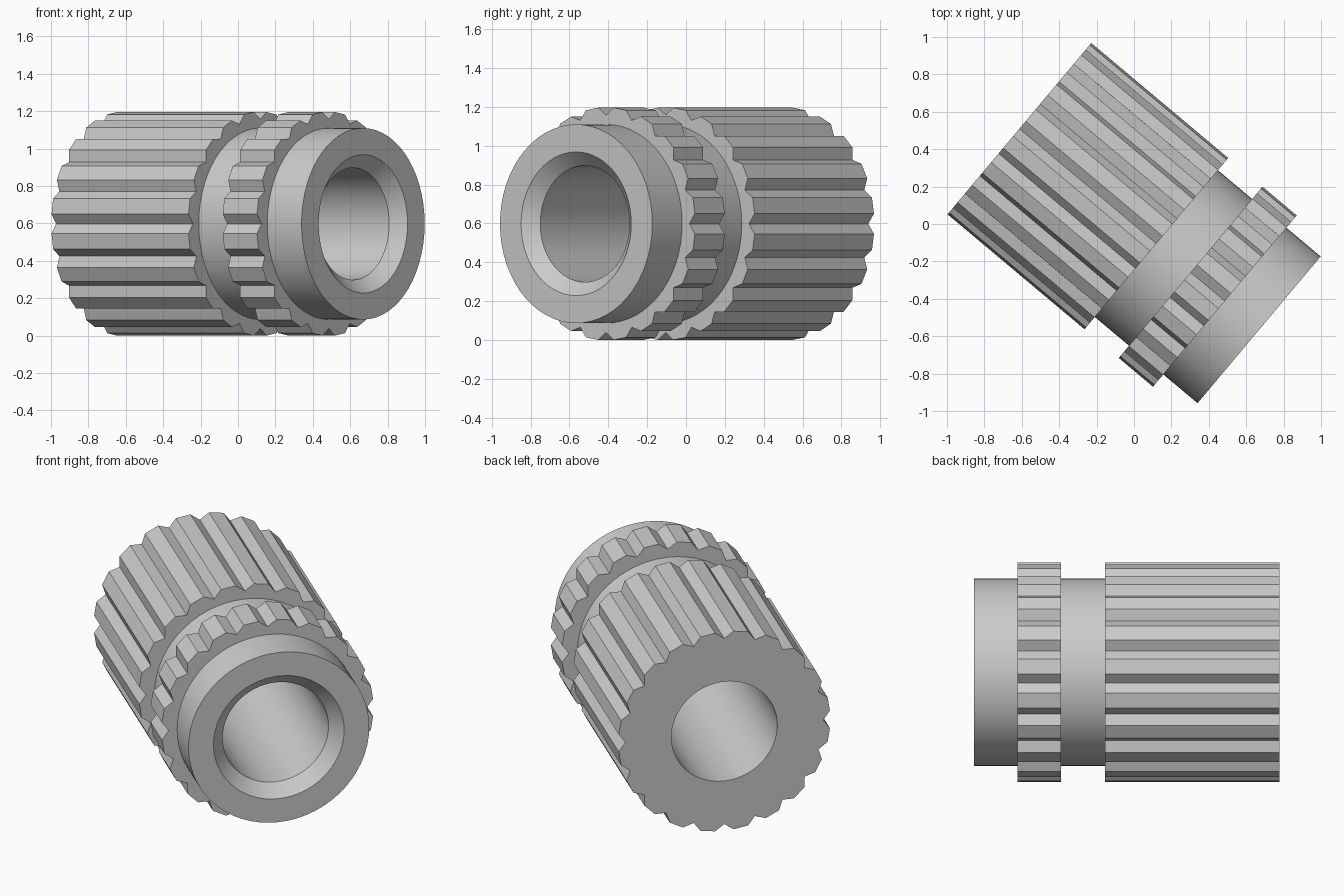
import bpy, bmesh
from math import cos, sin, radians
from mathutils import Matrix

if "Cube" in bpy.data.objects:
    bpy.data.objects.remove(bpy.data.objects["Cube"])

TEETH, U = 20, 0.239          # tooth count, length unit along the axis
R_TIP, R_ROOT, R_BODY, R_BORE, R_CHAMFER = 0.6, 0.56, 0.512, 0.3, 0.37
L = 7 * U


def round_ring(r):
    """Circle points: (angle, radius), three per tooth pitch."""
    return [(radians(6 * i - 6), r) for i in range(TEETH * 3)]


def knurl_ring():
    """Flat-topped teeth separated by V grooves."""
    pts = []
    for i in range(TEETH):
        a = 360 / TEETH * i
        pts += [(radians(a - 5), R_TIP), (radians(a), R_ROOT), (radians(a + 5), R_TIP)]
    return pts


# cross-sections along the axis (x), from back bore round to front bore
stations = [
    (0, round_ring(R_BORE)),
    (0, knurl_ring()), (4 * U, knurl_ring()),                    # long knurl
    (4 * U, round_ring(R_BODY)), (5 * U, round_ring(R_BODY)),    # neck
    (5 * U, knurl_ring()), (6 * U, knurl_ring()),                # short knurl
    (6 * U, round_ring(R_BODY)), (L, round_ring(R_BODY)),        # front collar
    (L, round_ring(R_CHAMFER)), (L - 0.07, round_ring(R_BORE)),  # chamfered bore
]

bm = bmesh.new()
rings = [[bm.verts.new((t - L / 2, r * cos(a), r * sin(a))) for a, r in pts]
         for t, pts in stations]
n = TEETH * 3
for k, ring in enumerate(rings):
    nxt = rings[(k + 1) % len(rings)]
    for i in range(n):
        j = (i + 1) % n
        bm.faces.new((ring[i], ring[j], nxt[j], nxt[i]))
bmesh.ops.recalc_face_normals(bm, faces=bm.faces)

# lay the insert on its side, turned 40 degrees
bm.transform(Matrix.Translation((0.028, -0.028, 0.598)) @ Matrix.Rotation(radians(-40), 4, 'Z'))

mesh = bpy.data.meshes.new("knurled_insert")
bm.to_mesh(mesh)
bm.free()
obj = bpy.data.objects.new("knurled_insert", mesh)
bpy.context.collection.objects.link(obj)
bpy.context.view_layer.objects.active = obj
obj.select_set(True)
bpy.ops.object.shade_smooth_by_angle(angle=radians(8))
